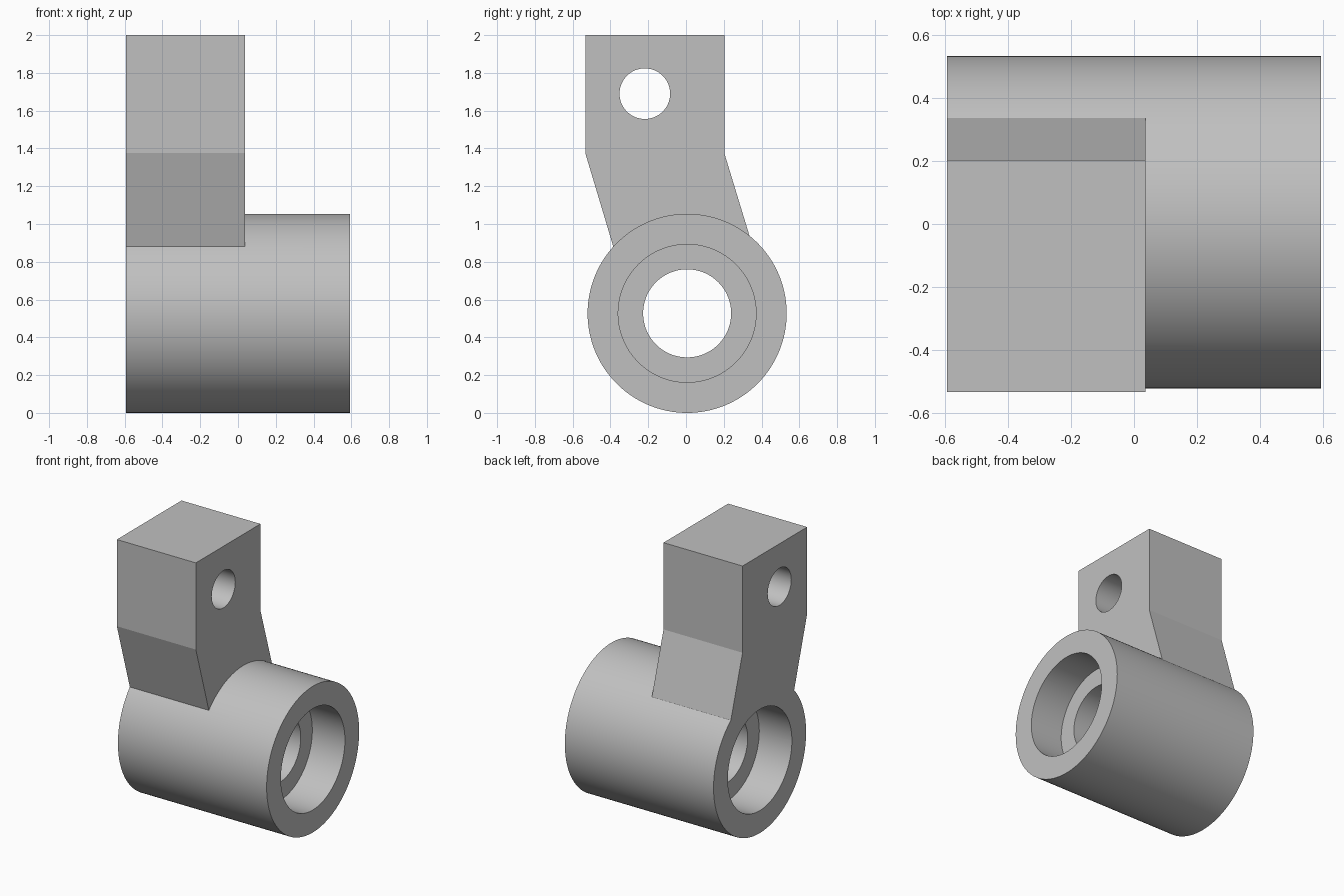
import bpy
import bmesh
import math
from mathutils import Matrix

cube = bpy.data.objects.get("Cube")
if cube:
    bpy.data.objects.remove(cube, do_unlink=True)

HALF = 0.593                 # half length of the sleeve
AXIS_Y, AXIS_Z = 0.006, 0.527
RADIUS = 0.527
RECESS = 0.26                # depth of the recess at each end

grey = bpy.data.materials.new("grey_metal")
grey.use_nodes = True
grey.diffuse_color = (0.53, 0.53, 0.53, 1)
grey.node_tree.nodes["Principled BSDF"].inputs["Base Color"].default_value = grey.diffuse_color


def add_object(name, bm):
    bmesh.ops.recalc_face_normals(bm, faces=bm.faces)
    mesh = bpy.data.meshes.new(name)
    bm.to_mesh(mesh)
    bm.free()
    mesh.materials.append(grey)
    obj = bpy.data.objects.new(name, mesh)
    bpy.context.collection.objects.link(obj)
    return obj


def rod(name, x0, x1, y, z, radius, sides=128):
    """Solid cylinder along x."""
    bm = bmesh.new()
    place = Matrix.Translation(((x0 + x1) / 2, y, z)) @ Matrix.Rotation(math.pi / 2, 4, "Y")
    bmesh.ops.create_cone(bm, cap_ends=True, segments=sides, radius1=radius,
                          radius2=radius, depth=x1 - x0, matrix=place)
    return add_object(name, bm)


def prism(name, profile, x0, x1):
    """Extrude a y-z profile along x."""
    bm = bmesh.new()
    face = bm.faces.new([bm.verts.new((x0, y, z)) for y, z in profile])
    out = bmesh.ops.extrude_face_region(bm, geom=[face])
    verts = [v for v in out["geom"] if isinstance(v, bmesh.types.BMVert)]
    bmesh.ops.translate(bm, verts=verts, vec=(x1 - x0, 0, 0))
    return add_object(name, bm)


def combine(target, tool, operation):
    bpy.context.view_layer.objects.active = target
    mod = target.modifiers.new(operation.lower(), "BOOLEAN")
    mod.operation = operation
    mod.solver = "EXACT"
    mod.object = tool
    bpy.ops.object.modifier_apply(modifier=mod.name)
    bpy.data.objects.remove(tool, do_unlink=True)


# Sleeve with the cranked lug growing out of its top
body = rod("sleeve_with_lug", -HALF, HALF, AXIS_Y, AXIS_Z, RADIUS)
lug = prism("lug", [(-0.533, 2), (0.203, 2), (0.203, 1.375), (0.385, 0.777),
                    (-0.354, 0.777), (-0.533, 1.375)], -HALF, 0.037)
combine(body, lug, "UNION")

# Through bore, recess at both ends, and the pin hole in the lug
combine(body, rod("bore", -1, 1, AXIS_Y, AXIS_Z, 0.233), "DIFFERENCE")
for side in (-1, 1):
    inner, outer = side * (HALF - RECESS), side * (HALF + 0.2)
    combine(body, rod("recess", min(inner, outer), max(inner, outer),
                      AXIS_Y, AXIS_Z, 0.365), "DIFFERENCE")
combine(body, rod("pin_hole", -1, 1, -0.218, 1.69, 0.134, 64), "DIFFERENCE")

# Smooth round walls, crisp edges
bpy.ops.object.select_all(action="DESELECT")
body.select_set(True)
bpy.context.view_layer.objects.active = body
bpy.ops.object.shade_smooth_by_angle(angle=math.radians(15))
